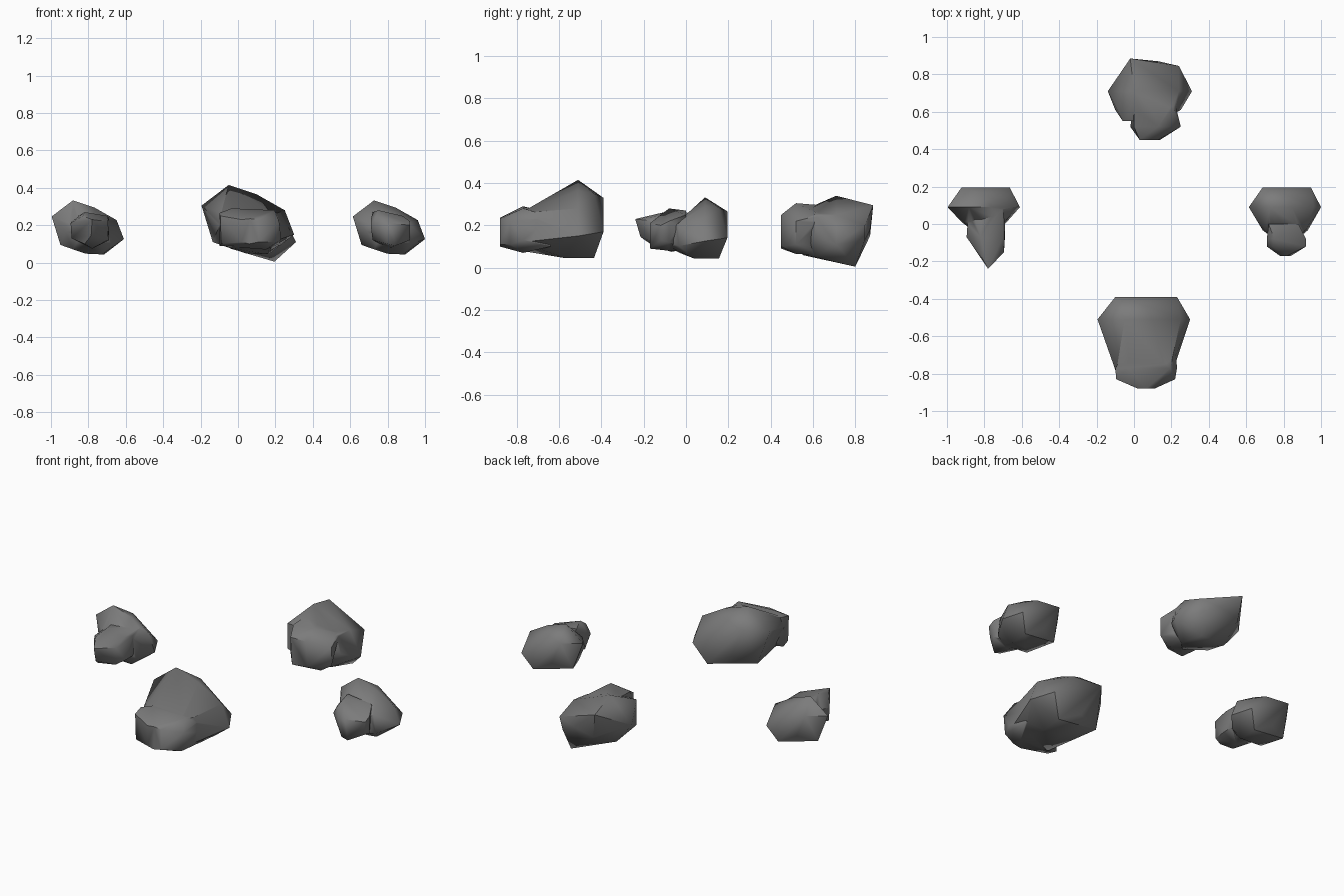
import bpy
import bmesh

default = bpy.data.objects.get("Cube")
if default:
    bpy.data.objects.remove(default, do_unlink=True)

# One plain stone colour
STONE = (0.2, 0.2, 0.2, 1.0)
stone = bpy.data.materials.new("grey_stone")
stone.use_nodes = True
stone.diffuse_color = STONE
stone.node_tree.nodes["Principled BSDF"].inputs["Base Color"].default_value = STONE


def hull(name, sections):
    """Chipped stone lump: convex skin around cross-sections {y: [(x, z), ...]}."""
    bm = bmesh.new()
    for y, outline in sections.items():
        for x, z in outline:
            bm.verts.new((x, y, z))
    result = bmesh.ops.convex_hull(bm, input=bm.verts[:])
    inner = [v for v in result["geom_interior"] if isinstance(v, bmesh.types.BMVert)]
    bmesh.ops.delete(bm, geom=inner, context="VERTS")
    bmesh.ops.recalc_face_normals(bm, faces=bm.faces[:])
    mesh = bpy.data.meshes.new(name)
    bm.to_mesh(mesh)
    bm.free()
    mesh.materials.append(stone)
    obj = bpy.data.objects.new(name, mesh)
    bpy.context.collection.objects.link(obj)
    return obj


def placed(sections, centre, scale):
    """Move and scale sections; heights grow from the ground clearance."""
    (cx, cy), (sx, sy, sz), base = centre, scale, 0.04
    return {cy + y * sy: [(cx + x * sx, base + (z - base) * sz) for x, z in outline]
            for y, outline in sections.items()}


def boulder(name, body, lump):
    """Fuse the main stone with its front lump, then shade it."""
    rock = hull(name, body)
    knob = hull(name + "_lump", lump)
    union = rock.modifiers.new("fuse", "BOOLEAN")
    union.operation = "UNION"
    union.solver = "EXACT"
    union.object = knob
    bpy.ops.object.select_all(action="DESELECT")
    bpy.context.view_layer.objects.active = rock
    rock.select_set(True)
    bpy.ops.object.modifier_apply(modifier=union.name)
    bpy.data.objects.remove(knob, do_unlink=True)
    bpy.ops.object.shade_smooth_by_angle(angle=0.9)


def wedge(front):
    """Shared main stone: high on one shoulder, tapering to the given front."""
    return {
        0.12: [(-.15, .33), (.18, .17)],
        0.075: [(.01, .35), (.115, .045), (-.04, .13)],
        0.03: [(-.185, .11)],
        0.0: [(-.245, .305), (-.1, .415), (.05, .365), (.2, .28), (.25, .15)],
        -0.06: [(.1, .045), (-.01, .05)],
        front: [(-.15, .2), (-.13, .26), (.14, .26), (.16, .12), (-.1, .08)],
        front - 0.06: [(-.06, .21), (.08, .21), (.05, .12)],
    }


# Large front boulder with a broad, flat-topped lump
boulder("front_rock", placed(wedge(-0.27), (.05, -.51), (1, 1, 1)), {
    -0.64: [(.22, .24), (.22, .1), (0, .26)],
    -0.77: [(-.1, .265), (-.035, .29), (.195, .28), (.23, .13), (.15, .07), (-.1, .09)],
    -0.83: [(-.095, .25), (-.09, .1), (.22, .22), (.21, .11)],
    -0.88: [(.065, .235), (.06, .1), (.02, .23), (.11, .23), (.02, .11), (.11, .11)],
})

# Two smaller boulders share the main stone but have different lumps
SMALL = (.78, .88, .78)
boulder("left_rock", placed(wedge(-0.14), (.805, .09), SMALL), {
    0.0: [(.72, .27), (.88, .25), (.8, .08)],
    -0.08: [(.71, .23), (.75, .28), (.92, .22), (.92, .12), (.82, .08), (.72, .12)],
    -0.12: [(.71, .2), (.74, .25), (.92, .2), (.91, .13)],
    -0.17: [(.82, .21), (.8, .1), (.84, .09), (.78, .2)],
})
boulder("right_rock", placed(wedge(-0.09), (-.805, .09), SMALL), {
    0.08: [(-.87, .24), (-.7, .25), (-.78, .1)],
    0.0: [(-.69, .24), (-.69, .12), (-.89, .22)],
    -0.07: [(-.895, .21), (-.89, .13), (-.82, .27), (-.7, .25), (-.69, .12), (-.78, .075)],
    -0.15: [(-.695, .22), (-.83, .25), (-.7, .12), (-.82, .1)],
    -0.215: [(-.785, .145)],
    -0.24: [(-.78, .23)],
})

# Back boulder with its own slab shape and a tall rounded lump
boulder("back_rock", {
    0.885: [(-.02, .295)],
    0.87: [(.13, .18), (0, .15)],
    0.845: [(.24, .2), (.22, .13)],
    0.8: [(.195, .005)],
    0.71: [(0, .34), (-.14, .2), (.31, .11), (.24, .25), (-.04, .075)],
    0.61: [(.25, .145), (.22, .25), (.18, .05), (-.1, .15)],
    0.55: [(-.06, .27), (-.06, .12), (.15, .26), (.12, .06)],
}, {
    0.64: [(.22, .25), (0, .295), (.15, .06)],
    0.52: [(.25, .22), (.25, .11), (0, .29), (.13, .305), (-.02, .13), (.18, .065)],
    0.45: [(.03, .25), (.13, .25), (.14, .1), (.04, .09)],
})
